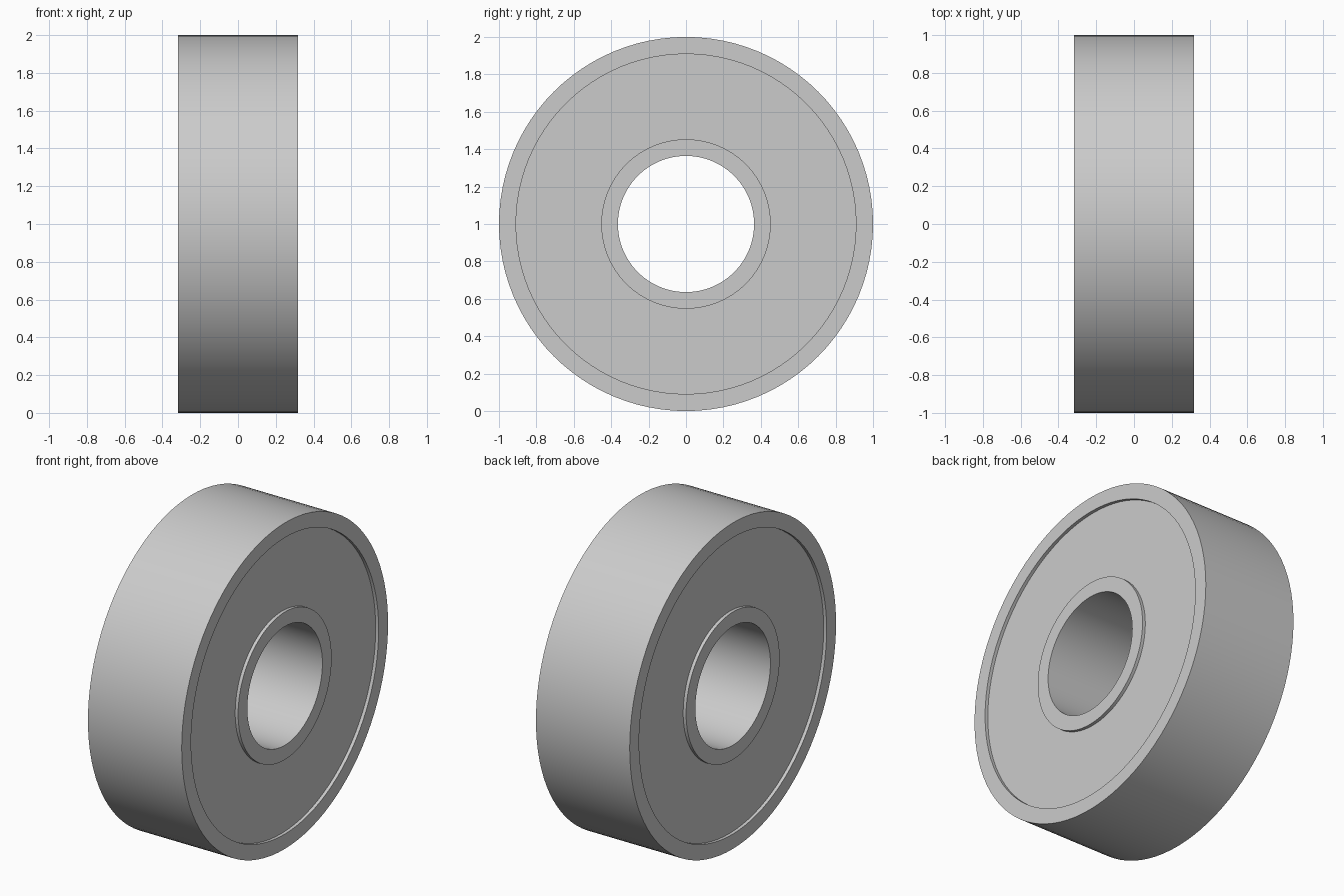
import bpy, bmesh
from math import cos, sin, tau

if "Cube" in bpy.data.objects:
    bpy.data.objects.remove(bpy.data.objects["Cube"])

SIDES = 96
CENTRE_Z = 1.0
HALF_WIDTH = 0.318
RECESS = 0.02


def ring(name, r_in, r_out, x0, x1):
    """Rectangular section revolved around the x axis."""
    bm = bmesh.new()
    section = [(x0, r_in), (x1, r_in), (x1, r_out), (x0, r_out)]
    loops = [[bm.verts.new((x, r * cos(tau * i / SIDES), CENTRE_Z + r * sin(tau * i / SIDES)))
              for i in range(SIDES)] for x, r in section]
    for k in range(4):
        a, b = loops[k], loops[(k + 1) % 4]
        for i in range(SIDES):
            j = (i + 1) % SIDES
            bm.faces.new((a[i], a[j], b[j], b[i]))
    bmesh.ops.recalc_face_normals(bm, faces=bm.faces)
    mesh = bpy.data.meshes.new(name)
    bm.to_mesh(mesh)
    bm.free()
    obj = bpy.data.objects.new(name, mesh)
    bpy.context.collection.objects.link(obj)
    bpy.ops.object.select_all(action='DESELECT')
    obj.select_set(True)
    bpy.context.view_layer.objects.active = obj
    bpy.ops.object.shade_smooth_by_angle(angle=0.5)
    return obj


# Outer and inner races
ring("outer_race", 0.909, 1.0, -HALF_WIDTH, HALF_WIDTH)
ring("inner_race", 0.364, 0.453, -HALF_WIDTH, HALF_WIDTH)

# Recessed shields closing the gap on both faces, tucked slightly into the races
face = HALF_WIDTH - RECESS
for side, x0, x1 in (("left", -face, -face + 0.04), ("right", face - 0.04, face)):
    ring(side + "_shield", 0.45, 0.912, x0, x1)
